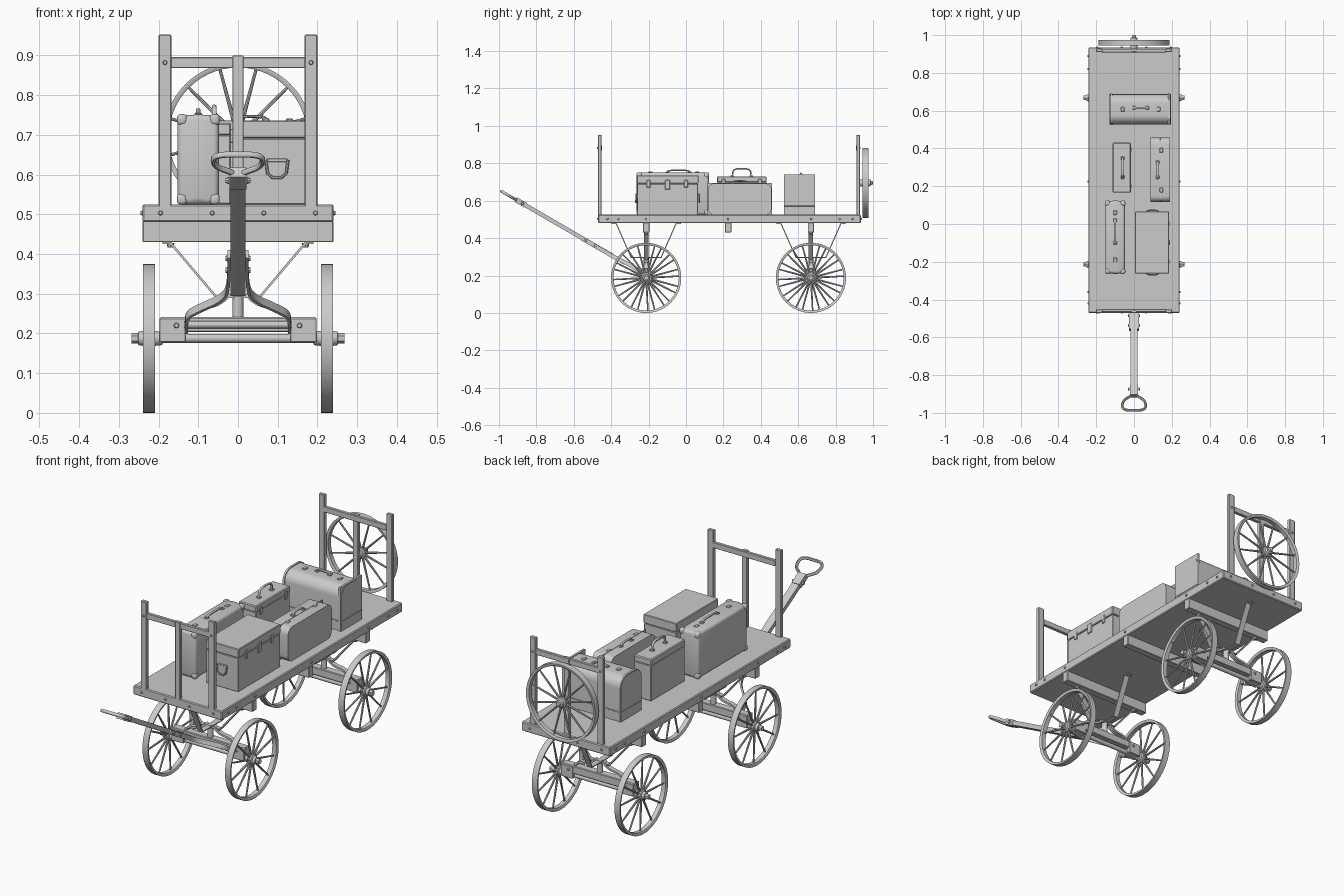
import bpy, bmesh, math
from mathutils import Vector as V, Matrix

if "Cube" in bpy.data.objects:
    bpy.data.objects.remove(bpy.data.objects["Cube"])

X, Y, Z = V((1, 0, 0)), V((0, 1, 0)), V((0, 0, 1))


def finish(name, bm):
    bmesh.ops.recalc_face_normals(bm, faces=bm.faces)
    me = bpy.data.meshes.new(name)
    bm.to_mesh(me)
    bm.free()
    ob = bpy.data.objects.new(name, me)
    bpy.context.collection.objects.link(ob)
    return ob


def box(name, x0, x1, y0, y1, z0, z1, bevel=0, seg=1, only=None):
    """Box; 'only' selects which midpoints of edges get the bevel."""
    bm = bmesh.new()
    m = Matrix.Translation(((x0 + x1) / 2, (y0 + y1) / 2, (z0 + z1) / 2)) @ Matrix.Diagonal((x1 - x0, y1 - y0, z1 - z0, 1))
    bmesh.ops.create_cube(bm, size=1, matrix=m)
    if bevel:
        edges = [e for e in bm.edges if only is None or only((e.verts[0].co + e.verts[1].co) / 2, e.verts[1].co - e.verts[0].co)]
        bmesh.ops.bevel(bm, geom=edges, offset=bevel, segments=seg, profile=0.5, affect='EDGES')
    return finish(name, bm)


def add_cyl(bm, p, q, r, r2=None, n=12):
    p, q = V(p), V(q)
    m = Matrix.Translation((p + q) / 2) @ (q - p).to_track_quat('Z', 'Y').to_matrix().to_4x4()
    bmesh.ops.create_cone(bm, cap_ends=True, segments=n, radius1=r, radius2=r if r2 is None else r2, depth=(q - p).length, matrix=m)


def cyl(name, p, q, r, r2=None, n=12):
    bm = bmesh.new()
    add_cyl(bm, p, q, r, r2, n)
    return finish(name, bm)


def bolt(name, p, d, r=0.006, h=0.005):
    return cyl(name, p, V(p) + V(d) * h, r, r * 0.7, 8)


def rounded(pts, times=2):
    pts = [V(p) for p in pts]
    for _ in range(times):
        mid = [c for a, b in zip(pts, pts[1:]) for c in (a.lerp(b, .25), a.lerp(b, .75))]
        pts = [pts[0]] + mid[1:-1] + [pts[-1]]
    return pts


def sweep(name, pts, w, a, b, n=4):
    """Sweep a flat strap (n=4) or round rod along a planar path; w = width axis."""
    bm, pts, rings = bmesh.new(), [V(p) for p in pts], []
    w = V(w).normalized()
    for i, p in enumerate(pts):
        t = pts[min(i + 1, len(pts) - 1)] - pts[max(i - 1, 0)]
        nn = t.cross(w).normalized()
        k = math.sqrt(2) if n == 4 else 1
        ang = [(j + .5) * 2 * math.pi / n for j in range(n)]
        rings.append([bm.verts.new(p + w * a * k * math.cos(s) + nn * b * k * math.sin(s)) for s in ang])
    for r, s in zip(rings, rings[1:]):
        for j in range(n):
            bm.faces.new((r[j], r[(j + 1) % n], s[(j + 1) % n], s[j]))
    bm.faces.new(rings[0])
    bm.faces.new(rings[-1])
    return finish(name, bm)


def lathe_x(bm, prof, n, closed=False):
    rings = [[bm.verts.new((x, r * math.cos(2 * math.pi * j / n), r * math.sin(2 * math.pi * j / n))) for j in range(n)] for x, r in prof]
    pairs = list(zip(rings, rings[1:])) + ([(rings[-1], rings[0])] if closed else [])
    for r, s in pairs:
        for j in range(n):
            bm.faces.new((r[j], r[(j + 1) % n], s[(j + 1) % n], s[j]))
    if not closed:
        bm.faces.new(rings[0])
        bm.faces.new(rings[-1])


# wheel: rim, hub and twelve tapered spokes about the x axis
R, WX = 0.1875, 0.2245
bm = bmesh.new()
lathe_x(bm, [(-.015, R), (.015, R), (.015, R - .006), (.011, R - .013), (-.011, R - .013), (-.015, R - .006)], 56, True)
lathe_x(bm, [(-.035, .014), (-.033, .017), (-.014, .019), (-.011, .026), (.011, .026), (.014, .019),
             (.026, .017), (.028, .01), (.038, .009), (.04, .006)], 20)
for i in range(12):
    a = math.radians(15 + 30 * i)
    d = V((0, math.cos(a), math.sin(a)))
    add_cyl(bm, d * .02, d * (R - .01), .0055, .0038, 8)
wheel = finish("front_wheel_right", bm)
FY, RY = -0.213, 0.668
wheel.location = (WX, FY, R)


def place_wheel(name, loc, rot):
    ob = bpy.data.objects.new(name, wheel.data)
    ob.location, ob.rotation_euler = loc, rot
    bpy.context.collection.objects.link(ob)


tilt = math.radians(12)
place_wheel("front_wheel_left", (-WX, FY, R), (tilt, 0, math.pi))
place_wheel("rear_wheel_right", (WX, RY, R), (0, 0, 0))
place_wheel("rear_wheel_left", (-WX, RY, R), (tilt, 0, math.pi))
place_wheel("spare_wheel", (0, .96, .695), (0, 0, math.pi / 2))

# deck, cross bolsters and rivets
D0, D1, DT = -0.47, 0.935, 0.525
box("deck", -.241, .241, D0, D1, .48, DT, .004)
for nm, y in (("front", FY), ("middle", .225), ("rear", RY)):
    box(nm + "_bolster", -.24, .24, y - .017, y + .017, .43, .482, .002)
for x in (-.195, -.065, .065, .195):
    bolt("end_bolt", (x, D0, .503), -Y)
    bolt("end_bolt", (x, D1, .503), Y)
for s in (-1, 1):
    for y in (-.42, -.36, FY, .225, RY, .82, .89):
        bolt("side_bolt", (s * .241, y, .503), X * s)

# end frames
for nm, y, o in (("front", -.461, -1), ("rear", .92, 1)):
    for s in (-1, 1):
        box(nm + "_post", s * .184 - .016, s * .184 + .016, y - .009, y + .009, DT - .01, .952, .002)
        bolt("post_bolt", (s * .184, y + o * .009, .882), Y * o)
    box(nm + "_cross_bar", -.17, .17, y - .008 - o * .003, y + .008 - o * .003, .868, .896, .002)
    box(nm + "_centre_post", -.014, .014, y - .009, y + .009, DT - .01, .9, .002)
cyl("spare_wheel_pin", (0, .92, .695), (0, .995, .695), .008)

# running gear, same at both axles
for nm, y in (("front", FY), ("rear", RY)):
    box(nm + "_axle_beam", -.197, .197, y - .02, y + .02, .203, .241, .003)
    cyl(nm + "_axle", (-.26, y, R), (.26, y, R), .011, n=16)
    sweep(nm + "_cross_stay", [(-.19, y, .428), (-.17, y, .428), (-.055, y, .292), (.055, y, .292), (.17, y, .428), (.19, y, .428)], Y, .012, .003)
    sweep(nm + "_long_stay", [(0, y - .185, .479), (0, y - .16, .478), (0, y - .08, .296), (0, y + .08, .296), (0, y + .16, .478), (0, y + .185, .479)], X, .014, .003)
    cyl(nm + "_king_pin", (0, y, .235), (0, y, .30), .014)
    for s in (-1, 1):
        sweep(nm + "_arch_brace", rounded([(s * .13, y, .205), (s * .13, y, .26), (s * .05, y, .27), (s * .02, y, .30)]), Y, .011, .005)
        box(nm + "_axle_clamp", s * .165 - .033, s * .165 + .033, y - .024, y + .024, .178, .238, .002)
        for f in (-1, 1):
            bolt(nm + "_clamp_bolt", (s * .155, y + f * .024, .22), Y * f, .007)
        bolt(nm + "_stay_bolt", (s * .17, y, .428), -Z, .01, .012)
        bolt(nm + "_stay_bolt", (s * .045, y, .29), -Z, .007, .008)
        cyl(nm + "_axle_nut", (s * .25, y, R), (s * .268, y, R), .013, n=6)

# drawbar with fork and pull handle
d = V((0, -.865, .502))
up = V((0, .502, .865))
B = V((0, -.9, .6))
sweep("drawbar", [B - d * .59, B], X, .019, .011)
sweep("handle_socket", [B - d * .05, B + d * .012], X, .021, .014)
loop = [(.008, 0), (.018, .012), (.058, .04), (.064, .085), (.04, .1), (0, .1)]
loop += [(-x, s) for x, s in loop[-2::-1]]
sweep("pull_handle", rounded([B + X * x + d * s for x, s in loop]), up, .008, .007, 10)
for s in (-1, 1):
    sweep("drawbar_fork", rounded([(s * .023, -.56, .40), (s * .023, -.42, .32), (s * .035, -.37, .29), (s * .10, -.31, .262),
                                   (s * .13, -.28, .245), (s * .13, -.225, .208)]), up, .011, .004)
    for k in (.03, .42, .48):
        bolt("drawbar_bolt", B - d * k + X * s * .023, X * s, .009, .008)
cyl("fork_rod", (-.135, -.245, .222), (.135, -.245, .222), .009)


# luggage helpers
def grip(name, c, axis, half, h, r=.006):
    c = V(c)
    w = Z.cross(axis)
    sweep(name + "_handle", rounded([c - axis * half, c - axis * half * .95 + Z * h, c + axis * half * .95 + Z * h, c + axis * half]), w, r, r * .7, 8)
    for s in (-1, 1):
        p = c + axis * half * s
        box(name + "_handle_mount", p.x - .009, p.x + .009, p.y - .009, p.y + .009, p.z - .003, p.z + .006, .002)


def latch(name, x, y, z):
    box(name + "_latch", x - .009, x + .009, y - .012, y + .012, z - .02, z + .005, .002)


# tall suitcase, front left, with corner caps
box("tall_suitcase", -.152, -.048, -.262, .122, DT, .75, .014, 3)
box("tall_suitcase_seam", -.102, -.098, -.2635, .1235, DT + .002, .7515, .014, 3)
for x in (-.141, -.059):
    for y in (-.25, .11):
        for z in (.538, .738):
            box("tall_suitcase_corner", x - .013, x + .013, y - .014, y + .014, z - .0135, z + .014, .009, 3)
grip("tall_suitcase", (-.1, -.04, .75), Y, .06, .013)
for y in (-.19, .1 - .02 + .03 - .05):
    latch("tall_suitcase", -.1, y, .75)

# trunk, front right, with lid and end handles
box("trunk_body", .008, .184, -.26, .064, DT, .69, .002)
box("trunk_lid", .006, .186, -.262, .066, .692, .736, .003)
box("trunk_lid_core", .012, .18, -.256, .06, .68, .7)
for y, o in ((-.26, -1), (.064, 1)):
    box("trunk_handle_plate", .072, .124, y - .003, y + .003, .632, .64, .001)
    sweep("trunk_handle", rounded([(.07, y + o * .006, .637), (.076, y + o * .008, .592), (.12, y + o * .008, .592), (.126, y + o * .006, .637)], 1), Y, .004, .004, 8)
box("trunk_hasp", .183, .19, -.112, -.085, .66, .71, .002)
for y in (-.2, 0):
    box("trunk_catch", .183, .189, y - .01, y + .01, .67, .71, .002)

# rounded suitcase, middle right
box("round_suitcase", .087, .19, .117, .457, DT, .692, .032, 5, lambda c, v: abs(v.x) > .01)
box("round_suitcase_seam", .137, .14, .1155, .4585, DT, .6935, .032, 5, lambda c, v: abs(v.x) > .01)
grip("round_suitcase", (.125, .287, .692), Y, .04, .014)
for y in (.18, .39):
    latch("round_suitcase", .145, y, .69)

# upright case, middle left
box("upright_case", -.112, -.018, .167, .43, DT, .7, .003)
box("upright_case_lid", -.113, -.017, .166, .431, .698, .73, .004)
grip("upright_case", (-.06, .298, .73), Y, .05, .042)
for y in (.2, .395):
    box("upright_case_catch", -.019, -.012, y - .01, y + .01, .68, .715, .002)

# domed bag, rear
bag = lambda c, v: abs(v.x) > .01 and c.z > .6
box("domed_bag", -.127, .193, .528, .686, DT, .736, .05, 8, bag)
for x in (-.12, .186):
    box("domed_bag_piping", x - .005, x + .005, .524, .69, DT, .74, .052, 8, bag)
box("domed_bag_band", -.129, .195, .526, .688, .57, .574, .001)
grip("domed_bag", (.035, .615, .736), X, .035, .01)
for x in (-.06, .13):
    latch("domed_bag", x, .607, .736)

# smooth rounded parts, keep crisp edges
bpy.ops.object.select_all(action='SELECT')
bpy.context.view_layer.objects.active = wheel
bpy.ops.object.shade_smooth_by_angle(angle=math.radians(35))
